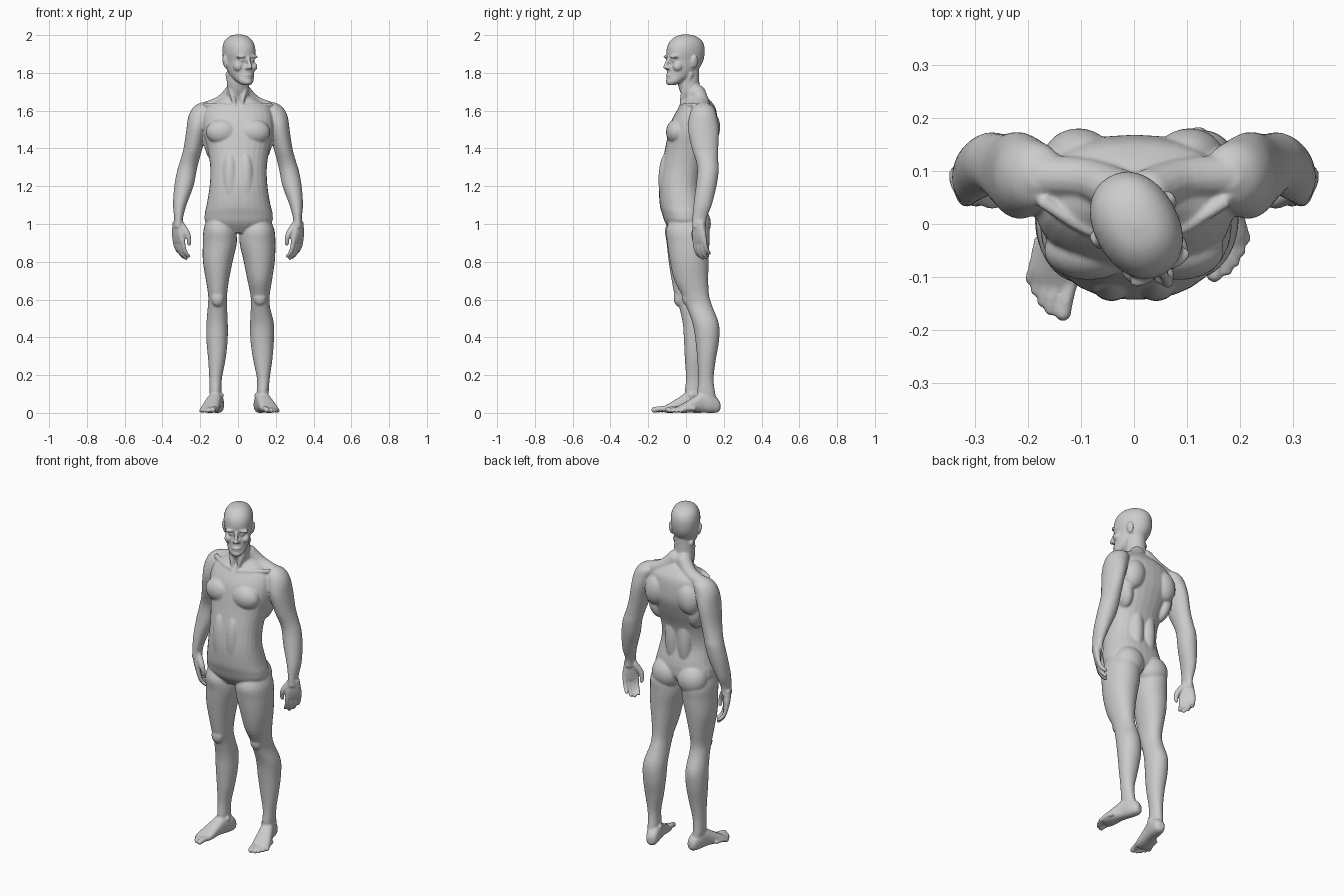
import bpy, bmesh, math
from mathutils import Vector as V, Matrix

bm = bmesh.new()


def loft(secs, p=2.0, n=28, sub=4):
    """Closed skin through (centre, half axis a, half axis b) sections, spline-smoothed."""
    def cr(a, b, c, d, t):
        return 0.5 * (2 * b + (c - a) * t + (2 * a - 5 * b + 4 * c - d) * t * t
                      + (3 * b - a - 3 * c + d) * t ** 3)
    full = []
    for i in range(len(secs) - 1):
        q = [secs[max(0, min(len(secs) - 1, i + k))] for k in (-1, 0, 1, 2)]
        for j in range(sub):
            full.append([cr(q[0][k], q[1][k], q[2][k], q[3][k], j / sub) for k in range(3)])
    full.append(secs[-1])
    rings = []
    for c, a, b in full:
        ring = []
        for i in range(n):
            w = 2 * math.pi * i / n
            cw, sw = math.cos(w), math.sin(w)
            ring.append(bm.verts.new(c + a * math.copysign(abs(cw) ** (2 / p), cw)
                                     + b * math.copysign(abs(sw) ** (2 / p), sw)))
        rings.append(ring)
    faces = [bm.faces.new((r[i], r[(i + 1) % n], s[(i + 1) % n], s[i]))
             for r, s in zip(rings, rings[1:]) for i in range(n)]
    faces += [bm.faces.new(rings[0][::-1]), bm.faces.new(rings[-1])]
    bmesh.ops.recalc_face_normals(bm, faces=faces)


def stack(rows, s=1, p=2.0):
    """Horizontal sections given as x0, x1, y0, y1, z."""
    loft([(V((s * (a + b) / 2, (c + d) / 2, z)), V(((b - a) / 2, 0, 0)), V((0, (d - c) / 2, 0)))
          for a, b, c, d, z in rows], p)


def ball(c, r, tilt=0.0):
    m = Matrix.Translation(c) @ Matrix.Rotation(tilt, 4, 'Y') @ Matrix.Diagonal((*r, 1))
    bmesh.ops.create_uvsphere(bm, u_segments=24, v_segments=14, radius=1, matrix=m)


def pair(c, r, tilt=0.0):
    for s in (1, -1):
        ball((s * c[0], c[1], c[2]), r, s * tilt)


def tube(pts, radii):
    """Round limb along a path with rounded ends."""
    pts = [V(q) for q in pts]
    secs = []
    for i, (q, r) in enumerate(zip(pts, radii)):
        d = (pts[min(i + 1, len(pts) - 1)] - pts[max(i - 1, 0)]).normalized()
        a = d.orthogonal().normalized() if i == 0 else (secs[-1][1] - d * secs[-1][1].dot(d)).normalized()
        secs.append((q, a * r, d.cross(a) * r))
    loft(secs, n=14)
    for q, r in ((pts[0], radii[0]), (pts[-1], radii[-1])):
        ball(q, (r, r, r))


# Head: skull and jaw, then face details, then turned to one side
stack([(-.022, .022, -.1, -.06, 1.733), (-.042, .042, -.107, -.03, 1.75), (-.057, .057, -.103, .03, 1.78),
       (-.067, .067, -.1, .075, 1.82), (-.073, .073, -.096, .1, 1.86), (-.079, .079, -.103, .108, 1.9),
       (-.077, .077, -.097, .106, 1.94), (-.064, .064, -.076, .09, 1.972),
       (-.04, .04, -.045, .055, 1.993), (-.006, .006, -.005, .015, 2.002)], p=2.15)
tube([(0, -.1, 1.878), (0, -.112, 1.848), (0, -.119, 1.828)], [.009, .01, .012])
pair((.011, -.106, 1.824), (.01, .012, .009))
pair((.034, -.088, 1.884), (.032, .017, .009), .1)
pair((.031, -.083, 1.863), (.014, .014, .011))
pair((.046, -.068, 1.83), (.022, .028, .025))
ball((0, -.1, 1.785), (.024, .012, .006))
ball((0, -.098, 1.773), (.021, .012, .007))
ball((0, -.1, 1.75), (.022, .012, .015))
pair((.079, .015, 1.856), (.009, .019, .034), .2)
bm.transform(Matrix.Translation((.006, -.005, 0)) @ Matrix.Rotation(math.radians(29), 4, 'Z'))

# Neck and torso
stack([(-.08, .08, 0, .14, 1.58), (-.066, .066, -.015, .115, 1.66), (-.058, .058, -.036, .078, 1.71),
       (-.057, .057, -.046, .07, 1.76), (-.05, .05, -.03, .07, 1.83)])
stack([(-.06, .06, -.07, .04, .95), (-.165, .172, -.108, .1, 1.0), (-.176, .183, -.126, .108, 1.05),
       (-.166, .172, -.139, .103, 1.1), (-.15, .156, -.143, .083, 1.2), (-.147, .153, -.13, .1, 1.3),
       (-.163, .168, -.11, .14, 1.4), (-.183, .188, -.094, .166, 1.48), (-.188, .188, -.075, .167, 1.55),
       (-.17, .17, -.04, .157, 1.61), (-.11, .11, -.01, .13, 1.65), (-.06, .06, 0, .1, 1.68)], p=2.25)

# Torso muscles: chest, shoulder blades, flanks, belly, buttocks
pair((.085, -.05, 1.485), (.085, .056, .068))
pair((.105, .125, 1.51), (.065, .056, .09), -.2)
pair((.135, .065, 1.42), (.045, .07, .1), .2)
pair((.042, -.098, 1.23), (.045, .048, .15))
pair((.04, .06, 1.22), (.045, .045, .17))
pair((.083, .055, 1.0), (.088, .077, .09))

for s in (1, -1):
    # Trapezius, collarbone and neck muscle
    tube([(s * .03, .06, 1.69), (s * .09, .085, 1.637), (s * .18, .09, 1.6)], [.045, .04, .042])
    tube([(s * .02, -.03, 1.615), (s * .09, -.01, 1.625), (s * .17, .04, 1.628)], [.011, .011, .013])
    tube([(s * .018, -.022, 1.63), (s * .035, -.012, 1.7), (s * .052, .025, 1.79)], [.011, .014, .015])

    # Arm from shoulder to wrist
    stack([(.16, .2, .07, .11, 1.64), (.13, .237, .035, .147, 1.615), (.14, .262, .018, .163, 1.57),
           (.163, .273, .01, .174, 1.5), (.188, .288, .03, .171, 1.4), (.207, .307, .053, .171, 1.33),
           (.219, .322, .06, .173, 1.28), (.235, .337, .053, .162, 1.2), (.272, .344, .04, .137, 1.1),
           (.291, .338, .034, .11, 1.03), (.294, .34, .032, .106, .98)], s)

    # Hand: palm, four curled fingers, thumb
    u, n, z = V((-.62 * s, -.78, 0)), V((-.78 * s, .62, 0)), V((0, 0, 1))
    wrist = V((s * .318, .069, 1.01))
    loft([(wrist, u * .033, n * .023), (wrist - z * .035, u * .038, n * .022),
          (wrist - z * .075 + n * .002, u * .045, n * .019),
          (wrist - z * .11 + n * .006, u * .043, n * .014)], 2.4)
    for k, ln in ((-1.5, .8), (-.5, .97), (.5, 1.05), (1.5, .97)):
        b = wrist - z * (.1 - .004 * abs(k)) + u * k * .0225 + n * .004
        tube([b, b - z * .042 * ln + n * .008, b - z * .073 * ln + n * .022, b - z * .092 * ln + n * .042],
             [.0125, .0118, .011, .0095])
    tube([wrist - z * .02 + u * .02 + n * .01, wrist - z * .06 + u * .048 + n * .022,
          wrist - z * .09 + u * .056 + n * .03, wrist - z * .117 + u * .054 + n * .034],
         [.018, .0165, .013, .0105])

# Legs, the right one a little further forward
stack([(.05, .16, -.07, .08, 1.04), (.015, .192, -.105, .122, .97), (.008, .198, -.1, .124, .9),
       (.03, .195, -.085, .12, .8), (.05, .18, -.062, .118, .7), (.066, .168, -.022, .122, .62),
       (.068, .169, .002, .14, .56), (.064, .19, .035, .174, .47), (.066, .19, .05, .175, .38),
       (.08, .182, .06, .158, .28), (.1, .168, .065, .146, .18), (.1, .162, .06, .155, .1),
       (.1, .155, .075, .165, .05)], 1, 2.1)
stack([(.05, .16, -.08, .08, 1.04), (.015, .182, -.111, .118, .97), (.006, .186, -.103, .115, .9),
       (.028, .186, -.092, .106, .8), (.048, .17, -.076, .092, .7), (.058, .158, -.06, .082, .62),
       (.058, .16, -.037, .092, .56), (.054, .167, -.017, .124, .47), (.055, .167, -.011, .12, .38),
       (.066, .158, -.006, .1, .28), (.085, .152, 0, .085, .18), (.088, .15, -.006, .088, .1),
       (.085, .14, .01, .095, .05)], -1, 2.1)
ball((.116, .005, .61), (.035, .027, .045))
ball((-.108, -.038, .605), (.035, .027, .045))

# Feet with toes
for s, heel, ang in ((1, V((.108, .18, 0)), 15), (-1, V((-.1, .108, 0)), 13)):
    a = math.radians(ang)
    f, i, z = V((s * math.sin(a), -math.cos(a), 0)), V((-s * math.cos(a), -math.sin(a), 0)), V((0, 0, 1))
    loft([(heel + f * t + i * c + z * (lo + hi) / 2, i * w, z * (hi - lo) / 2) for t, c, w, lo, hi in (
        (0, 0, .016, .015, .05), (.015, 0, .03, 0, .075), (.055, 0, .037, -.003, .105),
        (.1, 0, .038, 0, .108), (.14, -.002, .042, .001, .085), (.18, -.003, .047, -.002, .06),
        (.215, -.003, .048, -.002, .04), (.235, 0, .04, .004, .028))], 2.4)
    ball(heel + f * .075 + i * .028 + z * .09, (.014, .016, .016))
    for lat, end, r in ((.029, .277, .0155), (.004, .276, .0112), (-.014, .264, .0108),
                        (-.031, .247, .0105), (-.046, .228, .0102)):
        b = heel + i * lat
        tube([b + f * (end - .075) + z * .02, b + f * (end - .03) + z * .019, b + f * end + z * (r - .002)],
             [r, r * .92, r])

# Fuse everything into one smooth skin
me = bpy.data.meshes.new("body")
bm.to_mesh(me)
bm.free()
body = bpy.data.objects.new("body", me)
bpy.context.collection.objects.link(body)
bpy.context.view_layer.objects.active = body
body.select_set(True)
rm = body.modifiers.new("fuse", 'REMESH')
rm.mode, rm.voxel_size, rm.use_smooth_shade = 'VOXEL', .0052, True
sm = body.modifiers.new("soften", 'SMOOTH')
sm.factor, sm.iterations = .5, 5
for name in ("fuse", "soften"):
    bpy.ops.object.modifier_apply(modifier=name)
bpy.ops.object.shade_smooth()
low = min(v.co.z for v in body.data.vertices)
body.data.transform(Matrix.Translation((0, 0, -low)))
